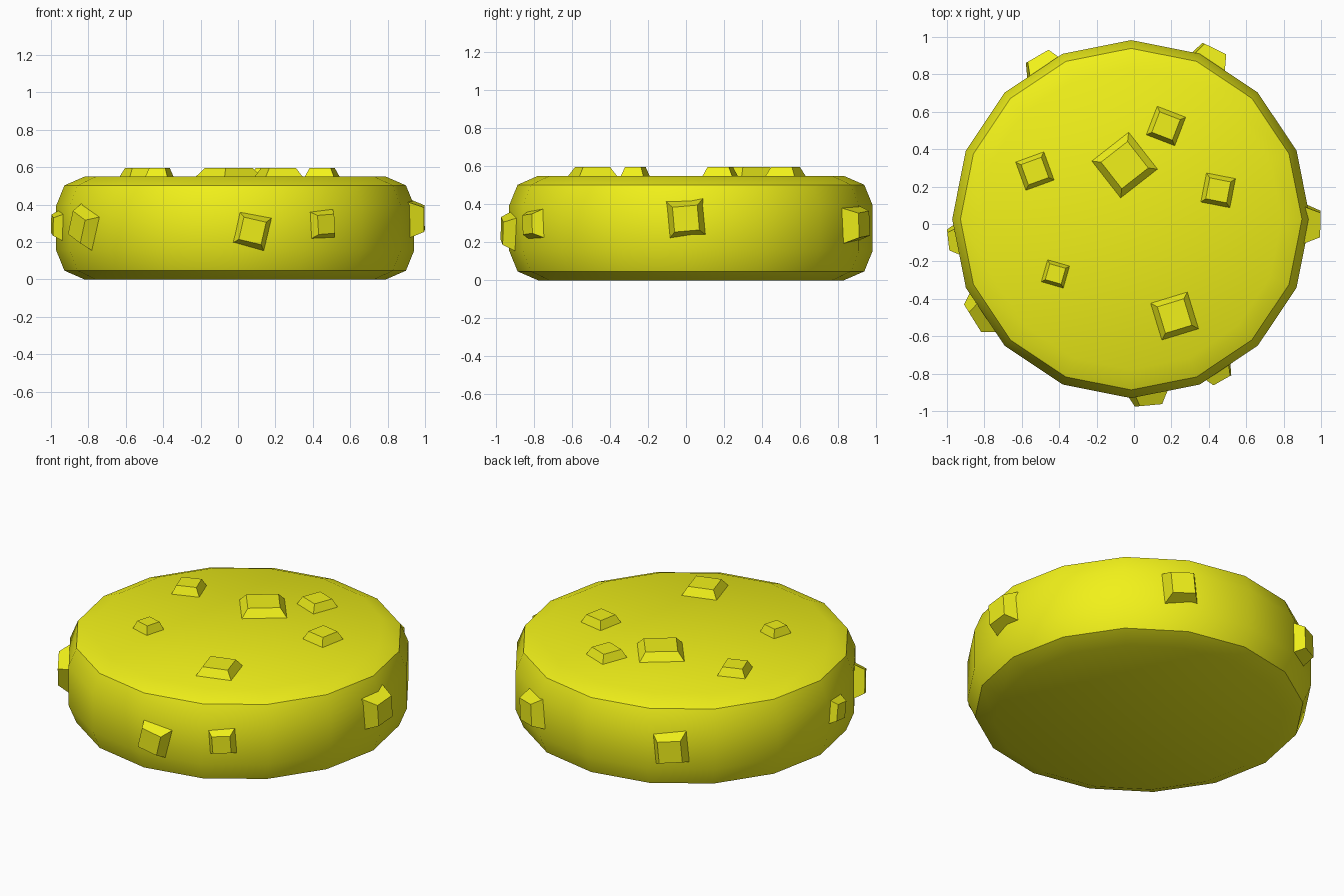
import bpy, bmesh
from math import sin, cos, pi, radians
from mathutils import Matrix, Vector

if "Cube" in bpy.data.objects:
    bpy.data.objects.remove(bpy.data.objects["Cube"])

CX, CY = -0.015, 0.026   # axis of the round body
SIDES = 16

mat = bpy.data.materials.new("yellow")
mat.diffuse_color = (0.88, 0.88, 0.01, 1)
mat.use_nodes = True
mat.node_tree.nodes["Principled BSDF"].inputs["Base Color"].default_value = mat.diffuse_color


def make_object(name, bm):
    bmesh.ops.recalc_face_normals(bm, faces=bm.faces)
    me = bpy.data.meshes.new(name)
    bm.to_mesh(me)
    bm.free()
    me.materials.append(mat)
    ob = bpy.data.objects.new(name, me)
    bpy.context.collection.objects.link(ob)
    return ob


# Round body: a 16-sided disc with rounded rims
profile = [(0.805, 0), (0.913, 0.047), (0.957, 0.155),
           (0.957, 0.395), (0.913, 0.503), (0.805, 0.55)]
bm = bmesh.new()
rings = [[bm.verts.new((CX + r * cos(2 * pi * i / SIDES),
                        CY + r * sin(2 * pi * i / SIDES), z))
          for i in range(SIDES)] for r, z in profile]
for a, b in zip(rings, rings[1:]):
    for i in range(SIDES):
        j = (i + 1) % SIDES
        bm.faces.new((a[i], a[j], b[j], b[i]))
bm.faces.new(rings[0])
bm.faces.new(rings[-1])
body = make_object("body", bm)
bpy.context.view_layer.objects.active = body
body.select_set(True)
bpy.ops.object.shade_smooth_by_angle(angle=radians(40))


# Chip: a tapered square block; size is measured at the surface
def chip(name, size, height, frame, sink=0.025, taper=0.72):
    bm = bmesh.new()
    deep = size * (1 + (1 - taper) * sink / height)
    loops = []
    for s, z in ((deep, -sink), (size * taper, height)):
        loops.append([bm.verts.new(frame @ Vector((x * s / 2, y * s / 2, z)))
                      for x, y in ((-1, -1), (1, -1), (1, 1), (-1, 1))])
    a, b = loops
    for i in range(4):
        j = (i + 1) % 4
        bm.faces.new((a[i], a[j], b[j], b[i]))
    bm.faces.new(a)
    bm.faces.new(b)
    make_object(name, bm)


# Chips on top: x, y, size, turn in degrees
top_chips = [(-0.05, 0.315, 0.25, 38), (0.171, 0.524, 0.163, -21),
             (-0.53, 0.283, 0.16, 20), (0.45, 0.18, 0.158, -11),
             (0.217, -0.492, 0.205, 17), (-0.42, -0.267, 0.122, -16)]
for k, (x, y, s, turn) in enumerate(top_chips, 1):
    frame = Matrix.Translation((x, y, 0.55)) @ Matrix.Rotation(radians(turn), 4, 'Z')
    chip(f"top_chip_{k}", s, 0.047, frame)

# Chips round the side: direction, z, size, outer radius, turn (degrees)
side_chips = [(-84.7, 0.26, 0.17, 1.0, -13), (-60.5, 0.295, 0.142, 0.99, 4),
              (212, 0.28, 0.185, 1.0, -22), (186.5, 0.29, 0.135, 0.985, -10),
              (-1.5, 0.325, 0.182, 1.012, 5), (64, 0.295, 0.18, 1.015, 5),
              (120, 0.285, 0.18, 1.005, 5)]
for k, (ang, z, s, r, turn) in enumerate(side_chips, 1):
    n = Vector((cos(radians(ang)), sin(radians(ang)), 0))
    up = Vector((0, 0, 1))
    seat = Vector((CX, CY, z)) + n * 0.945
    frame = Matrix((up.cross(n), up, n)).transposed().to_4x4()
    frame = Matrix.Translation(seat) @ frame @ Matrix.Rotation(radians(turn), 4, 'Z')
    chip(f"side_chip_{k}", s, r - 0.945, frame)
